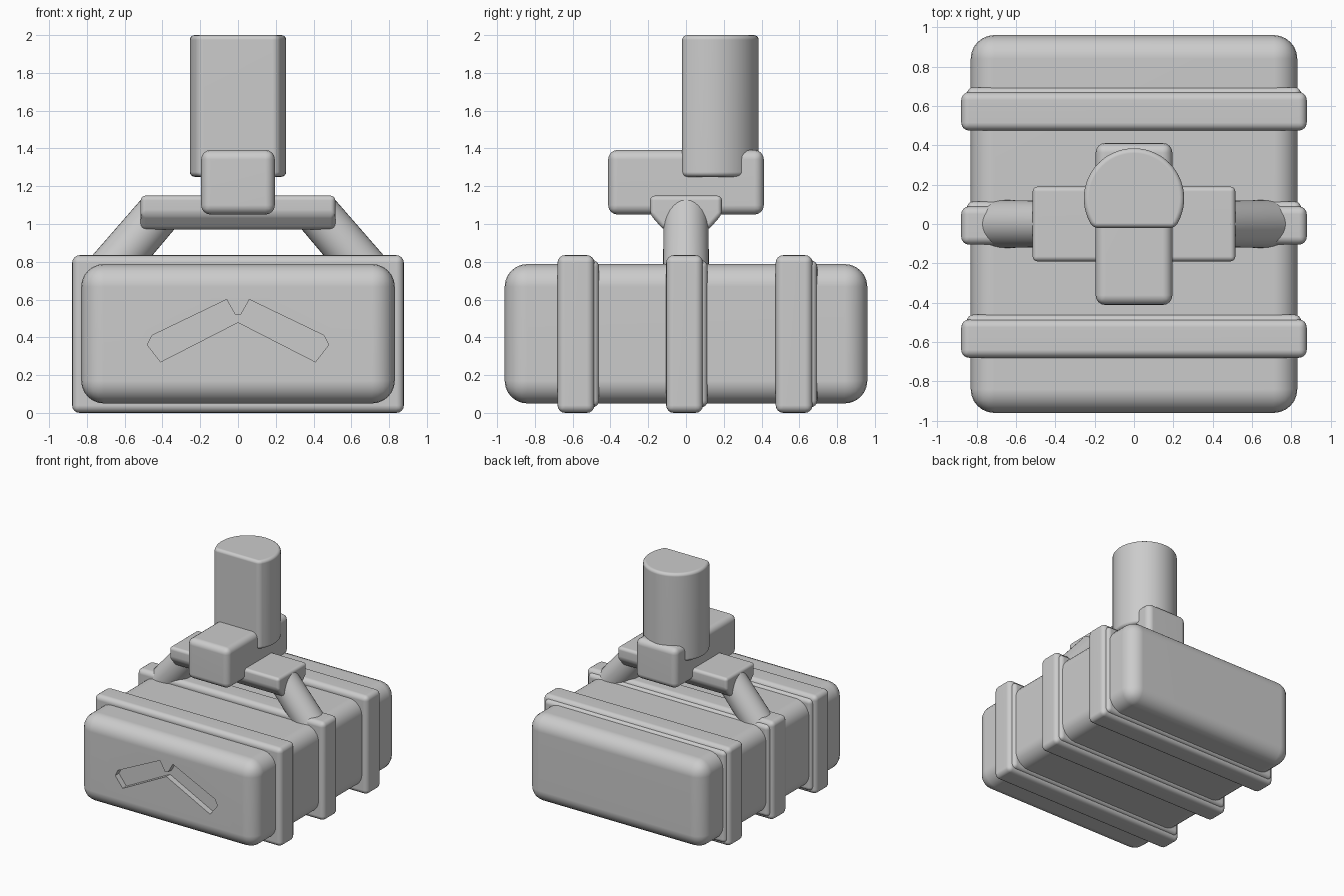
import bpy
import bmesh
import math
from mathutils import Matrix, Vector

cube = bpy.data.objects.get("Cube")
if cube:
    bpy.data.objects.remove(cube, do_unlink=True)

grey = bpy.data.materials.new("plain grey")
grey.use_nodes = True
colour = (0.6, 0.6, 0.6, 1)
grey.diffuse_color = colour
grey.node_tree.nodes["Principled BSDF"].inputs["Base Color"].default_value = colour


def finish(name, bm, bevel=0, segments=4):
    """Round the hard edges and turn the bmesh into an object."""
    bmesh.ops.recalc_face_normals(bm, faces=bm.faces)
    if bevel:
        hard = [e for e in bm.edges if e.calc_face_angle(0) > math.radians(25)]
        bmesh.ops.bevel(bm, geom=hard, offset=bevel, segments=segments,
                        profile=0.5, affect='EDGES', clamp_overlap=True)
    mesh = bpy.data.meshes.new(name)
    bm.to_mesh(mesh)
    bm.free()
    mesh.materials.append(grey)
    obj = bpy.data.objects.new(name, mesh)
    bpy.context.collection.objects.link(obj)
    return obj


def box(name, low, high, bevel, segments=4):
    low, high = Vector(low), Vector(high)
    bm = bmesh.new()
    bmesh.ops.create_cube(bm, size=1, matrix=Matrix.Translation((low + high) / 2)
                          @ Matrix.Diagonal((high - low).to_4d()))
    return finish(name, bm, bevel, segments)


def prism(name, outline, start, end, bevel=0):
    """Extrude an outline of 3D points from a start offset to an end offset."""
    bm = bmesh.new()
    start, end = Vector(start), Vector(end)
    face = bm.faces.new([bm.verts.new(Vector(p) + start) for p in outline])
    new = bmesh.ops.extrude_face_region(bm, geom=[face])["geom"]
    verts = [v for v in new if isinstance(v, bmesh.types.BMVert)]
    bmesh.ops.translate(bm, verts=verts, vec=end - start)
    return finish(name, bm, bevel)


# Rounded main case with a sunken chevron on the front
case = box("case", (-0.83, -0.96, 0.05), (0.83, 0.96, 0.788), 0.12, 6)
half = [(0.41, 0.27), (0.48, 0.36), (0.455, 0.41), (0.06, 0.6), (0.015, 0.52)]
chevron = [(0, 0.48)] + half + [(-x, z) for x, z in reversed(half)]
cutter = prism("chevron_cutter", [(x, 0, z) for x, z in chevron],
               (0, -1.1, 0), (0, -0.91, 0))
cutter.hide_render = True
cut = case.modifiers.new("chevron", 'BOOLEAN')
cut.operation = 'DIFFERENCE'
cut.solver = 'EXACT'
cut.object = cutter
bpy.context.view_layer.objects.active = case
bpy.ops.object.modifier_apply(modifier=cut.name)
bpy.data.objects.remove(cutter, do_unlink=True)
parts = [case]

# Three straps, each with a low fillet on its rear side
for label, y in (("front", -0.58), ("middle", -0.005), ("rear", 0.575)):
    parts.append(box(label + "_strap", (-0.878, y - 0.1, 0),
                     (0.878, y + 0.095, 0.835), 0.04))
    parts.append(box(label + "_strap_fillet", (-0.85, y, 0.03),
                     (0.85, y + 0.12, 0.808), 0.035))

# Crossbar with chamfered underside
section = [(-0.19, 1.15), (-0.19, 1.05), (-0.12, 0.97),
           (0.12, 0.97), (0.19, 1.05), (0.19, 1.15)]
parts.append(prism("crossbar", [(0, y, z) for y, z in section],
                   (-0.515, 0, 0), (0.515, 0, 0), 0.025))

# Slanted round legs
for label, side in (("left", 1), ("right", -1)):
    top, foot = Vector((side * 0.4, 0, 1.08)), Vector((side * 0.7, 0, 0.73))
    axis = top - foot
    bm = bmesh.new()
    bmesh.ops.create_cone(
        bm, cap_ends=True, segments=32, radius1=0.122, radius2=0.118,
        depth=axis.length, matrix=Matrix.Translation((top + foot) / 2)
        @ axis.to_track_quat('Z', 'Y').to_matrix().to_4x4())
    parts.append(finish(label + "_leg", bm, 0.015, 2))

# Head block
parts.append(box("head_block", (-0.195, -0.412, 1.05), (0.195, 0.412, 1.392), 0.05))

# Upright round column with a flat front
radius, centre, flat = 0.255, 0.13, -0.02
begin = math.asin((flat - centre) / radius)
steps = 40
arc = [begin + (math.pi - 2 * begin) * i / steps for i in range(steps + 1)]
parts.append(prism("column", [(radius * math.cos(a), centre + radius * math.sin(a), 0)
                              for a in arc], (0, 0, 1.25), (0, 0, 2), 0.025))

# Smooth shading with flat broad faces
bpy.ops.object.select_all(action='DESELECT')
for part in parts:
    part.select_set(True)
bpy.context.view_layer.objects.active = case
bpy.ops.object.shade_smooth_by_angle(angle=math.radians(35))
for part in parts:
    normals = part.modifiers.new("flat broad faces", 'WEIGHTED_NORMAL')
    normals.keep_sharp = True
